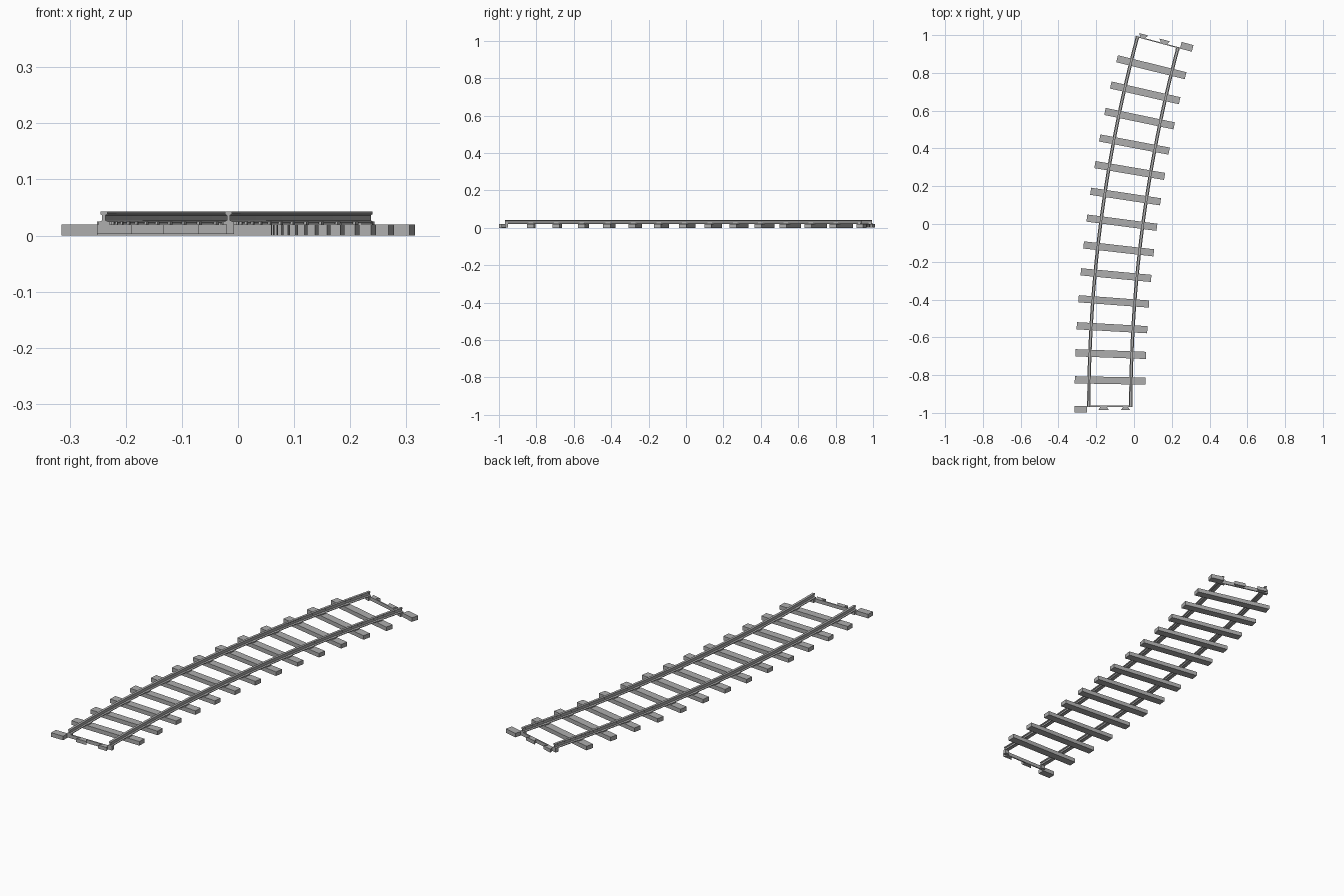
import bpy, bmesh, math
from mathutils import Matrix, Vector

cube = bpy.data.objects.get("Cube")
if cube:
    bpy.data.objects.remove(cube, do_unlink=True)

RADIUS, SWEEP, SPACES = 7.47, math.radians(15), 14
START = Vector((-0.128, -0.968, 0))
GAUGE = 0.111          # rail distance from the centre line
TIE_HALF, TIE_WIDE, TIE_TOP = 0.187, 0.038, 0.02

grey = bpy.data.materials.new("track_grey")
grey.use_nodes = True
colour = (0.42, 0.42, 0.42, 1)
grey.diffuse_color = colour
grey.node_tree.nodes["Principled BSDF"].inputs["Base Color"].default_value = colour


def frame(a):
    """Local frame on the centre line: x across the track, y along it."""
    pos = START + Vector((RADIUS * (1 - math.cos(a)), RADIUS * math.sin(a), 0))
    return Matrix.Translation(pos) @ Matrix.Rotation(-a, 4, 'Z')


def finish(name, bm):
    bmesh.ops.recalc_face_normals(bm, faces=bm.faces)
    mesh = bpy.data.meshes.new(name)
    bm.to_mesh(mesh)
    bm.free()
    mesh.materials.append(grey)
    obj = bpy.data.objects.new(name, mesh)
    bpy.context.collection.objects.link(obj)


def prism(bm, outline, z0, z1, matrix):
    """Upright prism over a plan outline."""
    low = [bm.verts.new(matrix @ Vector((x, y, z0))) for x, y in outline]
    top = [bm.verts.new(matrix @ Vector((x, y, z1))) for x, y in outline]
    bm.faces.new(low[::-1])
    bm.faces.new(top)
    n = len(low)
    for i in range(n):
        j = (i + 1) % n
        bm.faces.new((low[i], low[j], top[j], top[i]))


def box(bm, x0, x1, y0, y1, z0, z1, matrix):
    prism(bm, [(x0, y0), (x1, y0), (x1, y1), (x0, y1)], z0, z1, matrix)


# Rails: I-shaped section swept along the arc
half = [(0.009, 0.021), (0.009, 0.024), (0.003, 0.027),
        (0.003, 0.036), (0.006, 0.038), (0.006, 0.043)]
section = half + [(-x, z) for x, z in reversed(half)]
for name, side in (("right_rail", -1), ("left_rail", 1)):
    bm = bmesh.new()
    rings = []
    for i in range(2 * SPACES + 1):
        m = frame(SWEEP * i / (2 * SPACES))
        rings.append([bm.verts.new(m @ Vector((side * GAUGE + x, 0, z))) for x, z in section])
    for a, b in zip(rings, rings[1:]):
        for i in range(len(section)):
            j = (i + 1) % len(section)
            bm.faces.new((a[i], a[j], b[j], b[i]))
    bm.faces.new(rings[0])
    bm.faces.new(rings[-1][::-1])
    finish(name, bm)

# Ties with a rail chair under each rail
ties, chairs = bmesh.new(), bmesh.new()
w = TIE_WIDE / 2
for i in range(1, SPACES):
    m = frame(SWEEP * i / SPACES)
    box(ties, -TIE_HALF, TIE_HALF, -w, w, 0, TIE_TOP, m)
    for side in (-GAUGE, GAUGE):
        box(chairs, side - 0.013, side + 0.013, -0.012, 0.012, TIE_TOP, 0.025, m)
finish("ties", ties)
finish("rail_chairs", chairs)

# End couplings: the far one is the near one turned half a circle
turn = Matrix.Rotation(math.pi, 4, 'Z')
for name, m in (("front_coupling", frame(0)), ("back_coupling", frame(SWEEP) @ turn)):
    bm = bmesh.new()
    box(bm, -TIE_HALF, -0.122, -0.031, 0.005, 0, TIE_TOP, m)
    box(bm, -0.122, 0.119, 0, 0.006, 0.003, TIE_TOP, m)
    for x0, x1 in ((-0.062, -0.004), (0.058, 0.108)):
        prism(bm, [(x0 + 0.012, 0), (x0, -0.018), (x1, -0.018), (x1 - 0.012, 0)][::-1],
              0.003, TIE_TOP, m)
    for side in (-GAUGE, GAUGE):
        box(bm, side - 0.01, side + 0.01, 0, 0.016, 0.003, 0.025, m)
    finish(name, bm)
